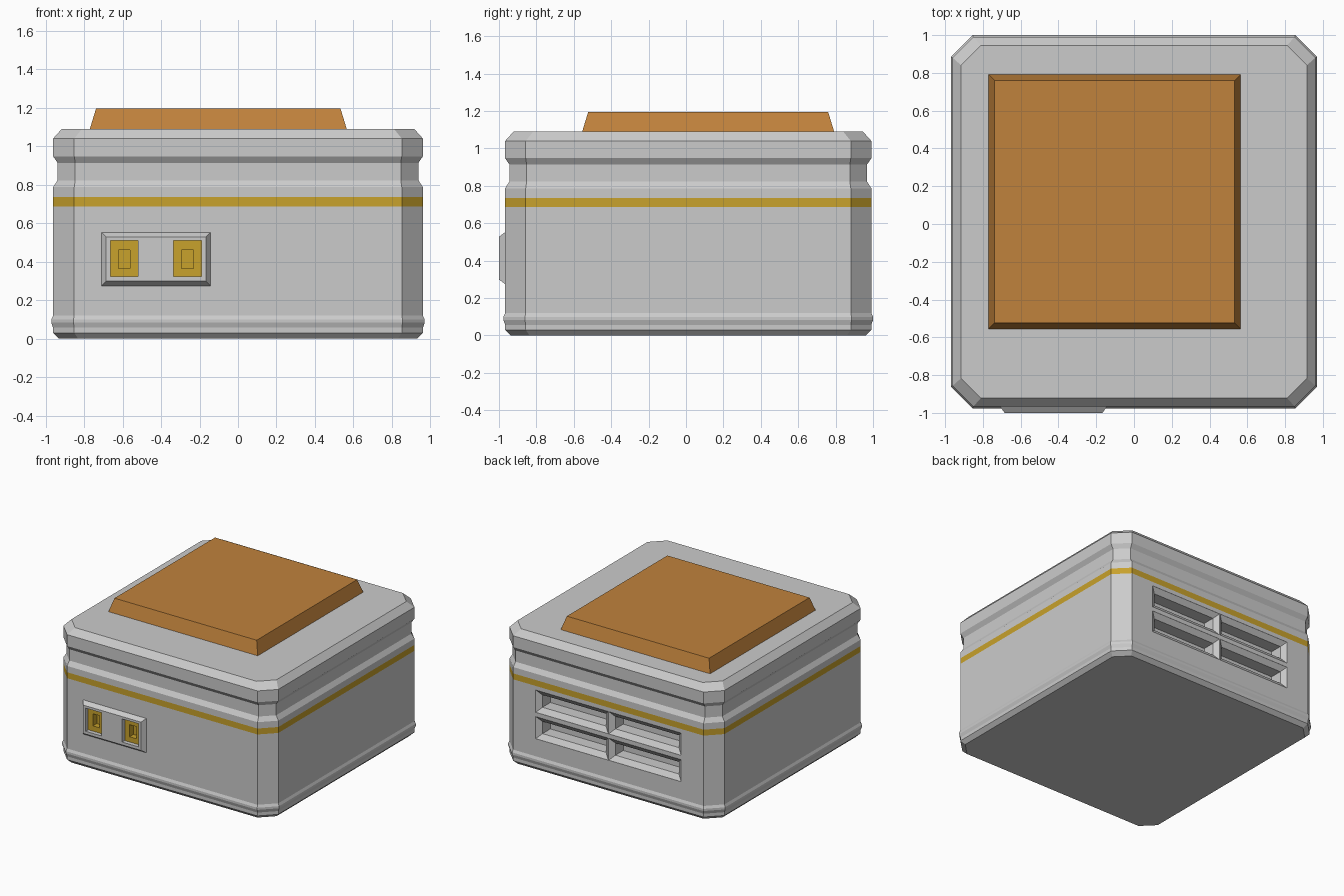
import bpy, bmesh

if "Cube" in bpy.data.objects:
    bpy.data.objects.remove(bpy.data.objects["Cube"])


def material(name, rgb):
    m = bpy.data.materials.new(name)
    m.diffuse_color = (*rgb, 1)
    m.use_nodes = True
    m.node_tree.nodes["Principled BSDF"].inputs["Base Color"].default_value = m.diffuse_color
    return m


GREY = material("light grey", (0.60, 0.60, 0.60))
ORANGE = material("orange", (0.53, 0.225, 0.045))
GOLD = material("gold", (0.58, 0.36, 0.025))


def loft(name, rings, mats):
    """Closed solid through a list of point rings."""
    bm = bmesh.new()
    loops = [[bm.verts.new(p) for p in r] for r in rings]
    n = len(loops[0])
    for a, b in zip(loops, loops[1:]):
        for i in range(n):
            j = (i + 1) % n
            bm.faces.new((a[i], a[j], b[j], b[i]))
    bm.faces.new(loops[0])
    bm.faces.new(loops[-1])
    bmesh.ops.recalc_face_normals(bm, faces=bm.faces)
    me = bpy.data.meshes.new(name)
    bm.to_mesh(me)
    bm.free()
    for m in mats:
        me.materials.append(m)
    ob = bpy.data.objects.new(name, me)
    bpy.context.collection.objects.link(ob)
    return ob


def rect_y(x0, x1, z0, z1, y, inset=0.0):
    """Upright rectangle at depth y."""
    x0, x1, z0, z1 = x0 + inset, x1 - inset, z0 + inset, z1 - inset
    return [(x0, y, z0), (x1, y, z0), (x1, y, z1), (x0, y, z1)]


def cut(target, cutters):
    """Subtract the cutters, bake the result and remove them."""
    for c in cutters:
        mod = target.modifiers.new("cut", 'BOOLEAN')
        mod.operation = 'DIFFERENCE'
        mod.solver = 'EXACT'
        mod.object = c
        c.hide_render = True
    deps = bpy.context.evaluated_depsgraph_get()
    deps.update()
    me = bpy.data.meshes.new_from_object(target.evaluated_get(deps))
    target.modifiers.clear()
    target.data = me
    for c in cutters:
        bpy.data.objects.remove(c)


# Body: chamfered square rings following a moulded side profile
CY, HX, HY = 0.012, 0.961, 0.979
BACK, FRONT = CY + HY, CY - HY


def octagon(z, d, c):
    x, y = HX + d, HY + d
    pts = [(x - c, -y), (x, c - y), (x, y - c), (x - c, y),
           (c - x, y), (-x, y - c), (-x, c - y), (c - x, -y)]
    return [(px, py + CY, z) for px, py in pts]


profile = [(0, -.03, .10), (.03, 0, .11), (.057, 0, .11), (.083, .009, .115),
           (.10, .009, .115), (.12, 0, .11), (.688, 0, .11), (.736, 0, .11),
           (.787, 0, .11), (.823, -.023, .092), (.914, -.023, .092),
           (.948, 0, .11), (1.04, 0, .11), (1.09, -.045, .105)]
body = loft("body", [octagon(*p) for p in profile], [GREY, GOLD])
for f in body.data.polygons:          # gold stripe
    if .69 < f.center.z < .735 and abs(f.normal.z) < .5:
        f.material_index = 1

# Rear vents: four bevelled slots
cutters = []
for x0, x1 in ((-.65, -.002), (.002, .65)):
    for z0, z1 in ((.262, .44), (.475, .655)):
        cutters.append(loft("vent_cutter", [
            rect_y(x0, x1, z0, z1, BACK + .03),
            rect_y(x0, x1, z0, z1, BACK - .0005),
            rect_y(x0, x1, z0, z1, BACK - .03, .04),
            rect_y(x0, x1, z0, z1, BACK - .13, .04)], [GREY]))

# Front panel with two recessed gold sockets
sockets = [(-.662, -.52, .322, .509), (-.335, -.19, .322, .509)]
panel = loft("front_panel", [
    rect_y(-.709, -.143, .275, .552, FRONT + .004),
    rect_y(-.709, -.143, .275, .552, FRONT),
    rect_y(-.709, -.143, .275, .552, -1.0, .024)], [GREY])
panel_cutters = []
for s in sockets:
    cutters.append(loft("socket_cutter", [
        rect_y(*s, -1.05), rect_y(*s, FRONT + .08)], [GREY]))
    panel_cutters.append(loft("panel_cutter", [
        rect_y(*s, -1.05), rect_y(*s, FRONT + .05)], [GREY]))
    x0, x1, z0, z1 = s
    hole = (x0 + .042, x1 - .042, z0 + .042, z1 - .047)
    loft("socket", [rect_y(*s, FRONT + .08), rect_y(*s, FRONT),
                    rect_y(*hole, FRONT), rect_y(*hole, FRONT + .05)], [GOLD])
cut(body, cutters)
cut(panel, panel_cutters)


# Raised pad on the top
def rect_z(x0, x1, y0, y1, z):
    return [(x0, y0, z), (x1, y0, z), (x1, y1, z), (x0, y1, z)]


loft("top_pad", [rect_z(-.77, .565, -.555, .792, 1.085),
                 rect_z(-.77, .565, -.555, .792, 1.09),
                 rect_z(-.738, .533, -.523, .76, 1.195)], [ORANGE])
